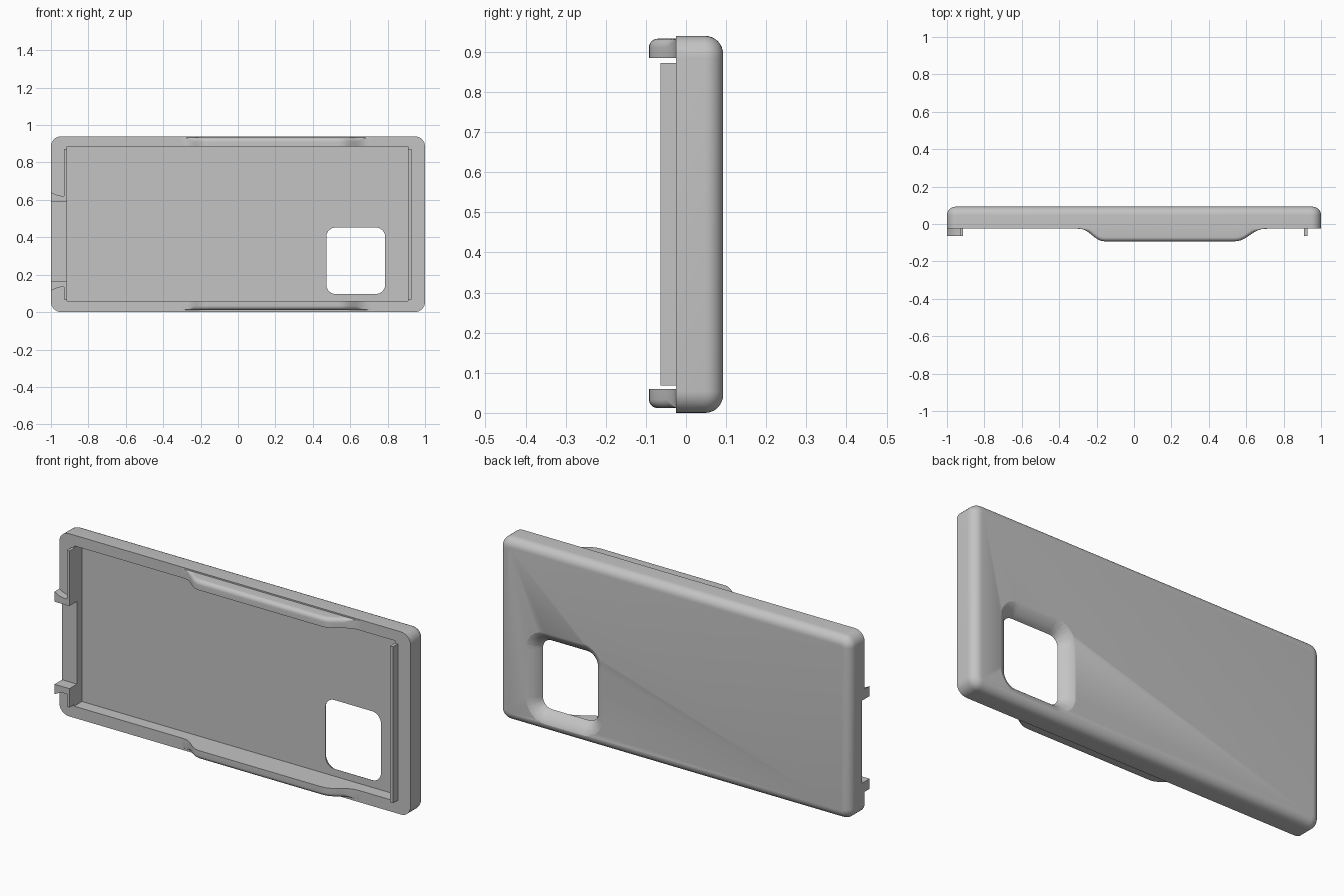
import bpy, bmesh, math

if "Cube" in bpy.data.objects:
    bpy.data.objects.remove(bpy.data.objects["Cube"])

HEIGHT = 0.94
FRONT, BACK, FLOOR = -0.025, 0.0925, 0.038
LIP = -0.064

grey = bpy.data.materials.new("matte_grey")
grey.use_nodes = True
grey.diffuse_color = (0.55, 0.55, 0.55, 1)
grey.node_tree.nodes["Principled BSDF"].inputs["Base Color"].default_value = (0.55, 0.55, 0.55, 1)


def rounded_rect(x0, x1, z0, z1, r, steps=8):
    corners = [(x1 - r, z1 - r), (x0 + r, z1 - r), (x0 + r, z0 + r), (x1 - r, z0 + r)]
    return [(cx + r * math.cos(a), cz + r * math.sin(a))
            for q, (cx, cz) in enumerate(corners)
            for a in [(q + i / steps) * math.pi / 2 for i in range(steps + 1)]]


def loft(name, rings, smooth=True):
    """Skin a solid through rings of 3D points with equal counts."""
    bm = bmesh.new()
    loops = [[bm.verts.new(p) for p in ring] for ring in rings]
    for a, b in zip(loops, loops[1:]):
        for i in range(len(a)):
            j = (i + 1) % len(a)
            bm.faces.new((a[i], a[j], b[j], b[i]))
    bm.faces.new(loops[0])
    bm.faces.new(loops[-1])
    bmesh.ops.recalc_face_normals(bm, faces=bm.faces)
    mesh = bpy.data.meshes.new(name)
    bm.to_mesh(mesh)
    bm.free()
    obj = bpy.data.objects.new(name, mesh)
    bpy.context.collection.objects.link(obj)
    mesh.materials.append(grey)
    if smooth:
        shade(obj)
    return obj


def shade(obj):
    bpy.ops.object.select_all(action='DESELECT')
    obj.select_set(True)
    bpy.context.view_layer.objects.active = obj
    bpy.ops.object.shade_smooth_by_angle(angle=math.radians(35))


def at_y(outline, y):
    return [(x, y, z) for x, z in outline]


def prism(name, outline, y0, y1):
    return loft(name, [at_y(outline, y0), at_y(outline, y1)])


def box(name, x0, x1, y0, y1, z0, z1):
    return prism(name, [(x0, z0), (x1, z0), (x1, z1), (x0, z1)], y0, y1)


# Shell with a rounded back edge
R = 0.045
rings = [at_y(rounded_rect(-1, 1, 0, HEIGHT, 0.055), FRONT)]
for i in range(9):
    a = i / 8 * math.pi / 2
    inset = R * (1 - math.cos(a))
    rings.append(at_y(rounded_rect(-1 + inset, 1 - inset, inset, HEIGHT - inset, 0.055 - inset),
                      BACK - R + R * math.sin(a)))
shell = loft("shell", rings, smooth=False)


# Camera window, flaring towards the back
def window_ring(grow, y):
    return at_y(rounded_rect(0.472 - grow, 0.787 + grow, 0.097 - grow, 0.452 + grow, 0.05 + grow), y)


FLARE = 0.058
window = [window_ring(0, FLOOR - 0.05)]
for i in range(9):
    t = i / 8
    a = t * math.pi / 2
    grow = FLARE * (t + 1 - math.cos(a)) / 2
    window.append(window_ring(grow, FLOOR + (BACK - FLOOR) * (t + math.sin(a)) / 2))
window.append(window_ring(FLARE, BACK + 0.05))

cutters = [
    box("cavity_cutter", -0.915, 0.91, -0.3, FLOOR, 0.06, 0.885),
    box("side_notch_cutter", -1.1, -0.9, -0.3, -0.003, 0.165, 0.59),
    loft("window_cutter", window, smooth=False),
]
for cutter in cutters:
    mod = shell.modifiers.new(cutter.name, 'BOOLEAN')
    mod.operation = 'DIFFERENCE'
    mod.solver = 'EXACT'
    mod.object = cutter
bpy.context.view_layer.update()
cut_mesh = bpy.data.meshes.new_from_object(shell.evaluated_get(bpy.context.evaluated_depsgraph_get()))
shell.modifiers.clear()
shell.data = cut_mesh
for cutter in cutters:
    bpy.data.objects.remove(cutter)
shade(shell)


# Raised side grips with eased ends and a rounded outer edge
def ease(t):
    t = max(0, min(1, t))
    return t ** 3 * (t * (6 * t - 15) + 10)


def grip(name, inner, outer):
    side = 1 if outer > inner else -1
    sections = []
    for x in [-0.3 + 0.15 * i / 14 for i in range(15)] + [0.53 + 0.18 * i / 14 for i in range(15)]:
        h = 0.067 * min(ease((x + 0.3) / 0.15), ease((0.71 - x) / 0.18)) + 0.0005
        r = min(0.022, h)
        ring = [(x, FRONT + 0.01, inner), (x, FRONT - h, inner)]
        for i in range(7):
            a = i / 6 * math.pi / 2
            ring.append((x, FRONT - h + r * (1 - math.cos(a)),
                         outer - side * r * (1 - math.sin(a))))
        ring.append((x, FRONT + 0.01, outer))
        sections.append(ring)
    return loft(name, sections)


grip("top_grip", 0.885, 0.933)
grip("bottom_grip", 0.06, 0.012)

# Thin lips along the short ends
box("left_lip", 0.91, 0.927, LIP, FRONT + 0.01, 0.068, 0.873)
box("right_lip_upper", -0.93, -0.915, LIP, FRONT + 0.01, 0.6, 0.873)
box("right_lip_lower", -0.93, -0.915, LIP, FRONT + 0.01, 0.068, 0.155)

# Curved hooks standing at both ends of the notch, as (x, distance from notch edge)
hook = [(-1, 0), (-0.915, 0), (-0.915, 0.031), (-0.95, 0.032),
        (-0.967, 0.036), (-0.983, 0.042), (-1, 0.052)]
prism("upper_hook", [(x, 0.59 + d) for x, d in hook], LIP, 0.002)
prism("lower_hook", [(x, 0.165 - d) for x, d in hook], LIP, 0.002)
